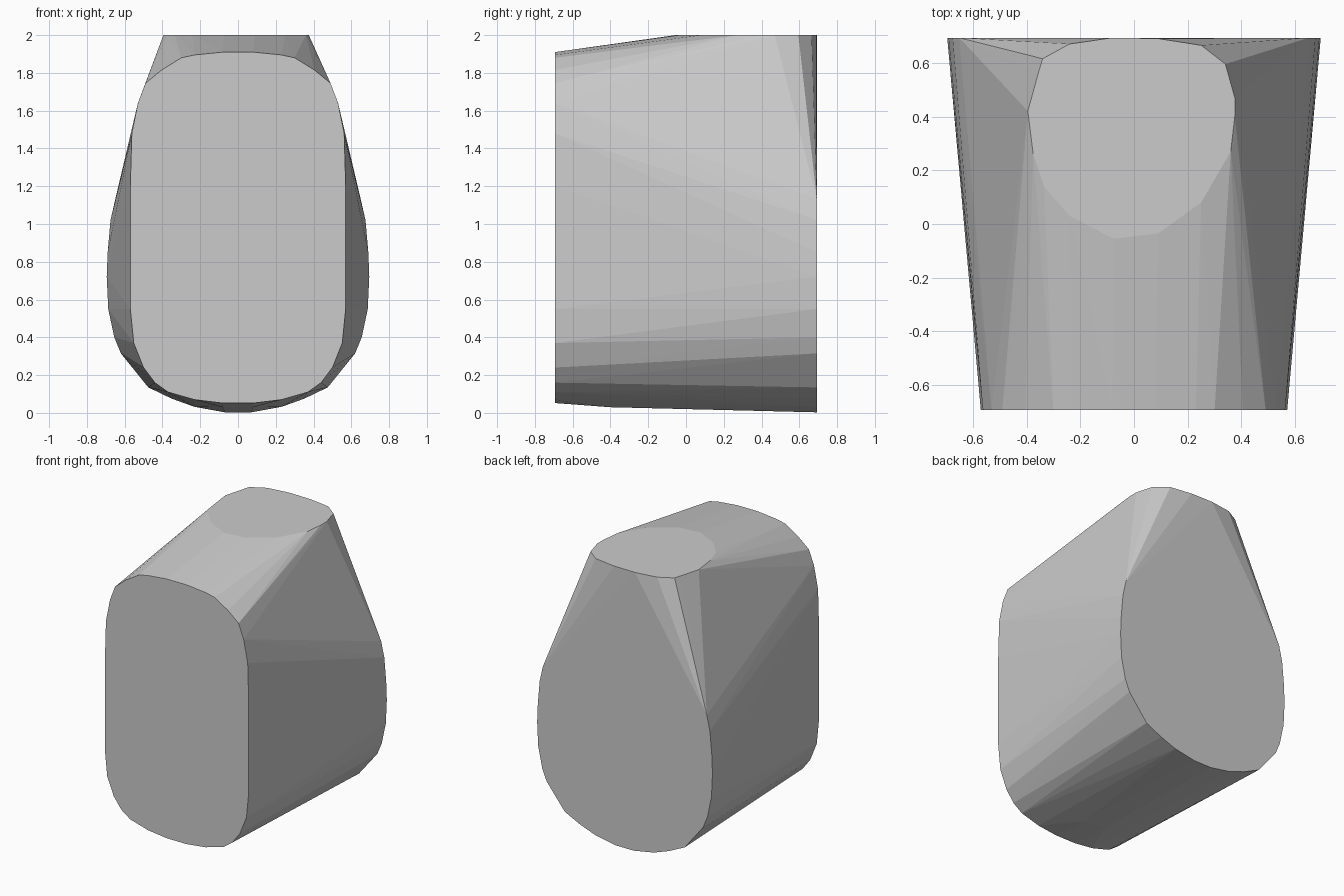
import bpy
import bmesh

cube = bpy.data.objects.get("Cube")
if cube:
    bpy.data.objects.remove(cube, do_unlink=True)

# Single flat colour
GREY = (0.6, 0.6, 0.6, 1.0)
grey = bpy.data.materials.new("plain grey")
grey.use_nodes = True
grey.diffuse_color = GREY
grey.node_tree.nodes["Principled BSDF"].inputs["Base Color"].default_value = GREY

HALF_DEPTH = 0.693
TOP = 2.0

# Half outline of the front face (x, z), top to bottom
front_half = [(.08, 1.91), (.23, 1.895), (.30, 1.88), (.405, 1.815), (.49, 1.745),
              (.53, 1.64), (.562, 1.48), (.57, 1.2), (.57, .55), (.552, .37),
              (.50, .24), (.44, .16), (.37, .11), (.23, .07), (.08, .052)]

# Half outline of the back face (x, z), top to bottom
back_half = [(.65, 1.13), (.675, 1.02), (.69, .85), (.695, .72), (.687, .55),
             (.655, .4), (.62, .315), (.475, .135), (.35, .075), (.23, .032), (.07, .003)]

# Rounded outline of the flat top (x, y)
top_outline = [(-.075, -.055), (.09, -.035), (.25, .08), (.36, .27), (.375, .4),
               (.375, .47), (.34, .595), (.25, .665), (.09, .69), (-.08, HALF_DEPTH),
               (-.24, .67), (-.34, .615), (-.355, .565), (-.395, .42),
               (-.375, .26), (-.335, .14), (-.24, .03)]

points = [(x, y, TOP) for x, y in top_outline]
for side in (-1, 1):
    points += [(side * x, -HALF_DEPTH, z) for x, z in front_half]
    points += [(side * x, HALF_DEPTH, z) for x, z in back_half]
    points.append((side * .08, -.4, .03))  # slight swell of the underside

# Skin the three outlines into one convex body
bm = bmesh.new()
for p in points:
    bm.verts.new(p)
hull = bmesh.ops.convex_hull(bm, input=bm.verts)
loose = {g for g in hull["geom_interior"] + hull["geom_unused"]
         if isinstance(g, bmesh.types.BMVert)}
bmesh.ops.delete(bm, geom=list(loose), context="VERTS")

# Merge the triangles of the flat caps
bmesh.ops.dissolve_limit(bm, angle_limit=0.003, verts=bm.verts, edges=bm.edges)
bmesh.ops.recalc_face_normals(bm, faces=bm.faces)

mesh = bpy.data.meshes.new("tapered_body")
bm.to_mesh(mesh)
bm.free()
mesh.materials.append(grey)
body = bpy.data.objects.new("tapered_body", mesh)
bpy.context.collection.objects.link(body)
